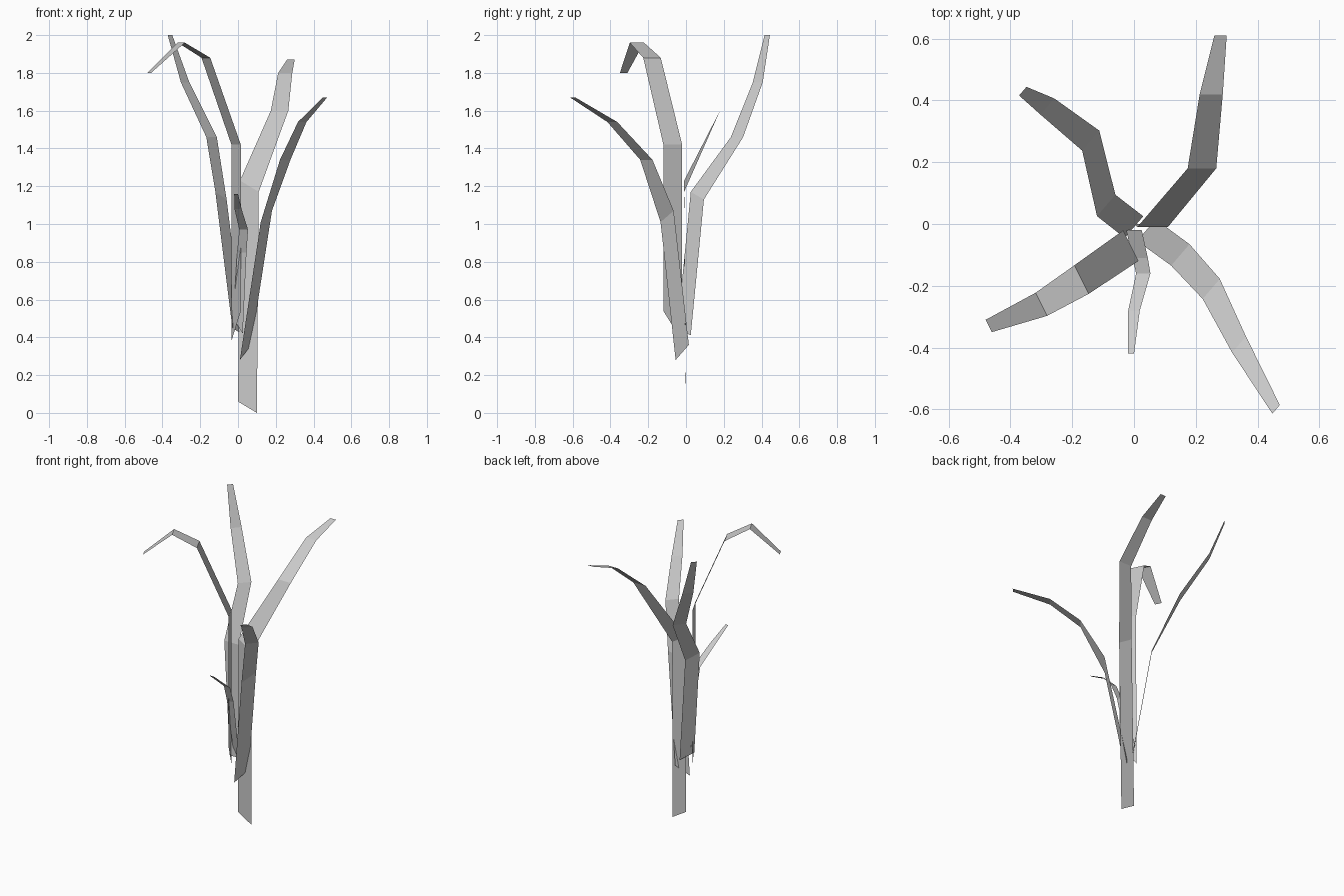
import bpy
import bmesh
from mathutils import Vector

cube = bpy.data.objects.get("Cube")
if cube:
    bpy.data.objects.remove(cube, do_unlink=True)

# One plain grey for the whole plant
grey = bpy.data.materials.new("leaf grey")
grey.use_nodes = True
color = (0.6, 0.6, 0.6, 1)
grey.diffuse_color = color
grey.node_tree.nodes["Principled BSDF"].inputs["Base Color"].default_value = color


def leaf(name, spine, half_width, base_slant=0, joint_slant=0):
    """Flat folded blade along a spine, narrowing quickly towards its tip."""
    bm = bmesh.new()
    across = Vector((*half_width, 0))
    slants = [base_slant, joint_slant]
    last = len(spine) - 1
    previous = None
    for index, point in enumerate(spine):
        taper = 1 - 0.6 * (index / last) ** 3
        offset = across * taper
        # The base cut and the first fold run diagonally over the blade
        if index < len(slants):
            offset.z = slants[index]
        centre = Vector(point)
        pair = [bm.verts.new(centre - offset), bm.verts.new(centre + offset)]
        if previous:
            bm.faces.new((previous[0], previous[1], pair[1], pair[0]))
        previous = pair
    mesh = bpy.data.meshes.new(name)
    bm.to_mesh(mesh)
    bm.free()
    mesh.materials.append(grey)
    blade = bpy.data.objects.new(name, mesh)
    bpy.context.collection.objects.link(blade)


# Main leaf, rising from the ground and bending to the back
leaf("main_leaf",
     spine=[(0.05, 0, 0.03), (0.06, -0.01, 1.2), (0.22, 0.18, 1.6),
            (0.25, 0.42, 1.8), (0.28, 0.61, 1.87)],
     half_width=(0.05, 0), base_slant=-0.03, joint_slant=-0.03)

# Leaf arching to the front left
leaf("front_left_leaf",
     spine=[(0.04, -0.02, 0.32), (0.15, -0.1, 1.04), (0.25, -0.21, 1.34),
            (0.34, -0.39, 1.54), (0.46, -0.6, 1.67)],
     half_width=(0.03, 0.035), base_slant=0.04, joint_slant=0.03)

# Tallest leaf, leaning to the back right
leaf("back_right_leaf",
     spine=[(0, -0.01, 0.43), (-0.09, 0.06, 1.15), (-0.14, 0.27, 1.46),
            (-0.28, 0.38, 1.75), (-0.36, 0.43, 2)],
     half_width=(0.03, 0.035), base_slant=-0.02, joint_slant=-0.02)

# Leaf drooping over to the front right
leaf("drooping_leaf",
     spine=[(-0.01, -0.07, 0.46), (-0.01, -0.07, 1.42), (-0.17, -0.18, 1.88),
            (-0.3, -0.26, 1.96), (-0.47, -0.33, 1.8)],
     half_width=(0.025, -0.05), base_slant=0.08)

# Small leaf curling to the front
leaf("small_leaf",
     spine=[(0, -0.02, 0.46), (0.02, -0.11, 0.85), (0.03, -0.16, 0.97),
            (0, -0.28, 1.08), (-0.01, -0.42, 1.16)],
     half_width=(0.025, 0), base_slant=-0.04)
